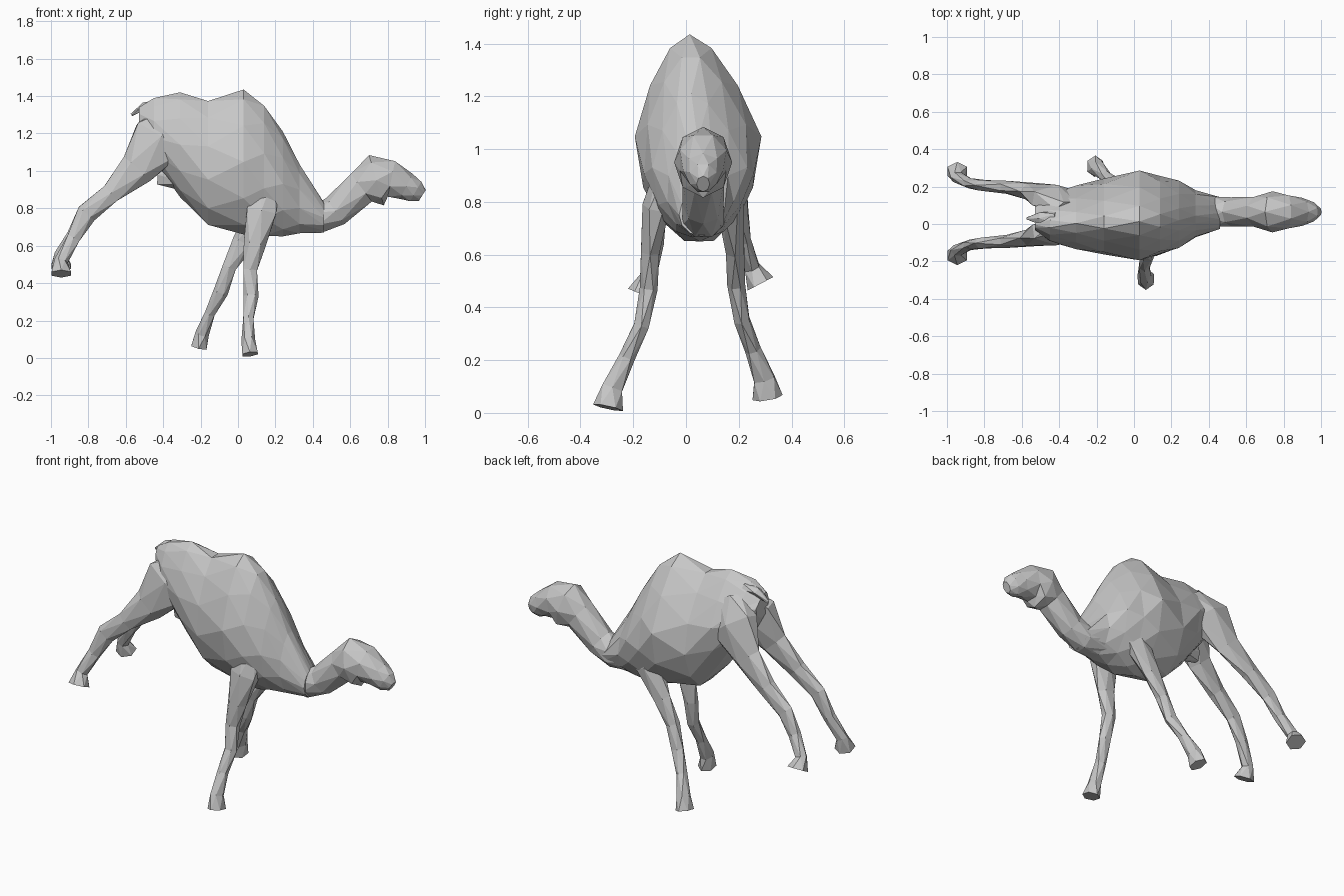
import bpy, bmesh, math
from mathutils import Vector

if "Cube" in bpy.data.objects:
    bpy.data.objects.remove(bpy.data.objects["Cube"], do_unlink=True)

# One flat hide colour
hide = bpy.data.materials.new("grey_hide")
hide.use_nodes = True
grey = (.57, .57, .57, 1)
hide.diffuse_color = grey
hide.node_tree.nodes["Principled BSDF"].inputs["Base Color"].default_value = grey


def ring_points(centre, along, width, depth, sides, turn, pear):
    """Points of one oval ring; pear narrows its upper half and leans it right."""
    side = Vector((0, 1, 0))
    side = (side - along * side.dot(along)).normalized()
    up = along.cross(side)
    for k in range(sides):
        angle = math.tau * (k + turn) / sides + math.pi / 2
        rise = math.sin(angle)
        top = pear * max(rise, 0)
        across = math.cos(angle) * width * (1 - top) - top * .08
        yield centre + side * across + up * rise * depth


def loft(name, stations, sides, pear=0, axis=None):
    """Triangulated skin over stations of (x, y, z, half width, half depth)."""
    bm = bmesh.new()
    centres = [Vector(station[:3]) for station in stations]
    last = len(stations) - 1
    rings = []
    for i, station in enumerate(stations):
        along = axis or (centres[min(i + 1, last)] - centres[max(i - 1, 0)]).normalized()
        # Alternate rings turn half a step to give triangular facets
        points = ring_points(centres[i], along, *station[3:], sides, i % 2 / 2, pear)
        rings.append([bm.verts.new(point) for point in points])
    for i, (low, high) in enumerate(zip(rings, rings[1:])):
        for k in range(sides):
            n = (k + 1) % sides
            if i % 2 == 0:
                bm.faces.new((low[k], low[n], high[k]))
                bm.faces.new((low[n], high[n], high[k]))
            else:
                bm.faces.new((low[k], low[n], high[n]))
                bm.faces.new((low[k], high[n], high[k]))
    bm.faces.new(rings[0])
    bm.faces.new(rings[-1])
    bmesh.ops.recalc_face_normals(bm, faces=bm.faces)
    mesh = bpy.data.meshes.new(name)
    bm.to_mesh(mesh)
    bm.free()
    mesh.materials.append(hide)
    bpy.context.collection.objects.link(bpy.data.objects.new(name, mesh))


def leg(name, path, middle, splay, swing=0, lift=0):
    """Leg from rows of (x, outward, z, half width, half depth).
    swing and lift move the lower leg back and up in proportion to its length."""
    stations = []
    for x, outward, z, width, depth in path:
        reach = max(0, .78 - z)
        stations.append((x - swing * reach, middle + splay * outward,
                         z + lift * reach, width, depth))
    loft(name, stations, 6)


# Humped trunk: x, underside, back line, half width
trunk = [(-.53, 1.2, 1.34, .06), (-.45, 1.05, 1.395, .13), (-.31, .86, 1.42, .17),
         (-.16, .7, 1.385, .21), (.03, .66, 1.435, .24), (.14, .64, 1.36, .215),
         (.24, .65, 1.21, .18), (.33, .66, 1.04, .13), (.46, .67, .83, .085)]
loft("body", [(x, .045 + x * .03, (low + high) / 2, width, (high - low) / 2)
              for x, low, high, width in trunk],
     12, pear=.4, axis=Vector((1, 0, 0)))

# Neck and head in one sweep: x, height, half width, half depth
neck = [(.3, .75, .09, .08), (.43, .745, .085, .085), (.52, .785, .078, .085),
        (.66, .91, .085, .1), (.74, .95, .11, .14), (.82, .957, .095, .105),
        (.9, .917, .075, .075), (.95, .89, .055, .065), (.985, .868, .025, .035)]
loft("neck_and_head", [(x, .065, *rest) for x, *rest in neck], 8)

# Small tail and lower rear belly
loft("tail", [(-.42, .03, 1.36, .04, .025), (-.5, .03, 1.345, .035, .022),
              (-.57, .03, 1.3, .008, .008)], 5)
loft("rear_belly", [(-.24, .03, .97, .08, .09), (-.43, .03, .98, .03, .06)], 6)

# Hind legs stretched out behind
hind = [(-.35, .03, 1.29, .05, .08), (-.42, .085, 1.17, .075, .165),
        (-.54, .12, 1.01, .05, .095), (-.68, .14, .88, .035, .06),
        (-.81, .15, .77, .032, .055), (-.88, .16, .64, .028, .04),
        (-.945, .19, .52, .032, .037), (-.945, .22, .45, .055, .06)]
leg("left_hind_leg", hind, .045, 1.08, lift=.12)
leg("right_hind_leg", hind, .04, -.95)

# Front legs, the left one swung back
front = [(.15, .09, .96, .05, .08), (.125, .14, .78, .052, .09), (.09, .16, .61, .04, .06),
         (.065, .165, .47, .034, .042), (.07, .19, .33, .033, .04),
         (.055, .24, .21, .031, .031), (.055, .29, .095, .045, .037),
         (.065, .305, .02, .058, .048)]
leg("left_front_leg", front, .05, .85, swing=.36, lift=.05)
leg("right_front_leg", front, .04, -1.1)
